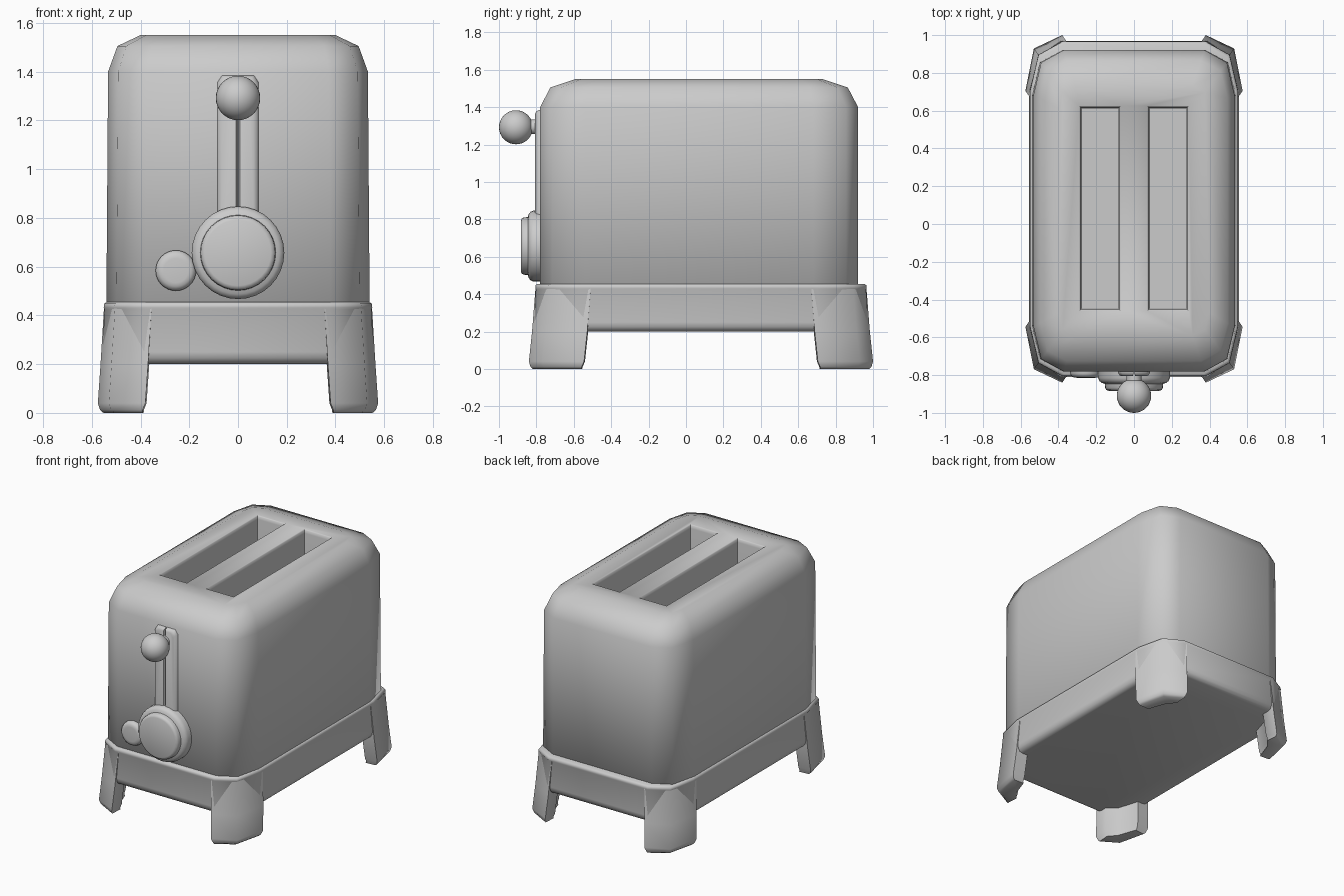
import bpy, bmesh, math

if "Cube" in bpy.data.objects:
    bpy.data.objects.remove(bpy.data.objects["Cube"])


def loft(name, rings, shade=True, angle=50):
    """Skin a list of equal-length point rings and cap both ends."""
    bm = bmesh.new()
    rows = [[bm.verts.new(p) for p in r] for r in rings]
    n = len(rows[0])
    for a, b in zip(rows, rows[1:]):
        for i in range(n):
            j = (i + 1) % n
            bm.faces.new((a[i], a[j], b[j], b[i]))
    bm.faces.new(rows[0][::-1])
    bm.faces.new(rows[-1])
    bmesh.ops.recalc_face_normals(bm, faces=bm.faces)
    me = bpy.data.meshes.new(name)
    bm.to_mesh(me)
    bm.free()
    ob = bpy.data.objects.new(name, me)
    bpy.context.collection.objects.link(ob)
    if shade:
        smooth(ob, angle)
    return ob


def select(ob):
    bpy.ops.object.select_all(action='DESELECT')
    ob.select_set(True)
    bpy.context.view_layer.objects.active = ob


def smooth(ob, angle=50):
    select(ob)
    bpy.ops.object.shade_smooth_by_angle(angle=math.radians(angle))


def outline(hx, hy, z, cx, cy, yc):
    """Rectangle with two-segment rounded corners."""
    q = [(hx, hy - cy), (hx - cx * .26, hy - cy * .27), (hx - cx, hy)]
    pts = q + [(-x, y) for x, y in q[::-1]]
    pts += [(-x, -y) for x, y in q] + [(x, -y) for x, y in q[::-1]]
    return [(x, y + yc, z) for x, y in pts]


def lathe(name, x, z, profile, n=32):
    """Turn (radius, y) pairs about an axis along y."""
    return loft(name, [[(x + r * math.cos(2 * math.pi * i / n), y,
                         z + r * math.sin(2 * math.pi * i / n))
                        for i in range(n)] for r, y in profile], angle=40)


def cut(ob, cutter):
    cutter.hide_render = True
    mod = ob.modifiers.new("cut", 'BOOLEAN')
    mod.operation = 'DIFFERENCE'
    mod.solver = 'EXACT'
    mod.object = cutter
    select(ob)
    bpy.ops.object.modifier_apply(modifier=mod.name)
    bpy.data.objects.remove(cutter, do_unlink=True)


# rounded body shell, turned under at the bottom where it sits in the base
body = loft("body", [outline(hx, hy, z, cx, cy, .07) for hx, hy, z, cx, cy in (
    (.515, .825, .43, .16, .24), (.54, .85, .455, .16, .24),
    (.533, .85, 1.40, .16, .24), (.495, .795, 1.505, .14, .20),
    (.40, .66, 1.55, .09, .12))], shade=False)

# two deep bread slots with a softened lip
for s in (-1, 1):
    rings = []
    for z, e in ((.6, -.008), (1.525, -.004), (1.543, .0), (1.56, .014)):
        x0, x1, y0, y1 = s * .18 - .104 - e, s * .18 + .104 + e, -.455 - e, .62 + e
        rings.append([(x0, y0, z), (x1, y0, z), (x1, y1, z), (x0, y1, z)])
    cut(body, loft("slot_cutter", rings, shade=False))
smooth(body, 52)

# base tray
YC = .08
loft("base", [outline(.555 + d, .89 + d, z, .17, .26, YC) for d, z in (
    (-.04, .20), (-.018, .207), (-.006, .225), (0, .25), (-.007, .425), (-.004, .432),
    (-.006, .448), (-.016, .455))], angle=60)

# four flared corner legs
for sx in (-1, 1):
    for sy, word in ((-1, "front"), (1, "back")):
        rings = []
        for z, hx, hy, e in ((.43, .55, .885, 0), (.20, .564, .903, 0),
                             (.04, .575, .92, 0), (.012, .566, .912, .02),
                             (0, .552, .90, .035)):
            q = [(hx - .195 + e, hy), (hx - .045, hy - .071), (hx, hy - .295 + e),
                 (hx - .09 + e * .5, hy - .30 + e), (hx - .135 + e * .5, hy - .155 + e * .5),
                 (hx - .2 + e, hy - .10 + e * .5)]
            rings.append([(sx * x, YC + sy * y, z) for x, y in q])
        loft(word + ("_left_leg" if sx < 0 else "_right_leg"), rings, angle=65)

# pair of lever rails on the front
for s in (-1, 1):
    rings = []
    for y, e in ((-.76, 0), (-.785, 0), (-.80, .008), (-.806, .02)):
        rings.append([(s * x, y, z) for x, z in (
            (.002 + e * .3, .72), (.085 - e, .72), (.085 - e, 1.355 - e),
            (.065 - e, 1.385 - e), (.002 + e * .3, 1.385 - e))])
    loft("lever_rail", rings)

# lever stem and ball
lathe("lever_stem", 0, 1.295, [(.04, -.76), (.04, -.86)], 16)
bpy.ops.mesh.primitive_uv_sphere_add(segments=32, ring_count=16, radius=.091,
                                     location=(0, -.909, 1.292))
ball = bpy.context.object
ball.name = "lever_ball"
smooth(ball)

# browning dial and small button
lathe("dial", 0, .657, [(.19, -.76), (.19, -.815), (.183, -.832),
                        (.17, -.841), (.155, -.846), (.153, -.868),
                        (.147, -.878), (.135, -.883)])
lathe("button", -.255, .584, [(.083, -.76), (.083, -.79), (.078, -.803),
                              (.065, -.812), (.05, -.814)])
